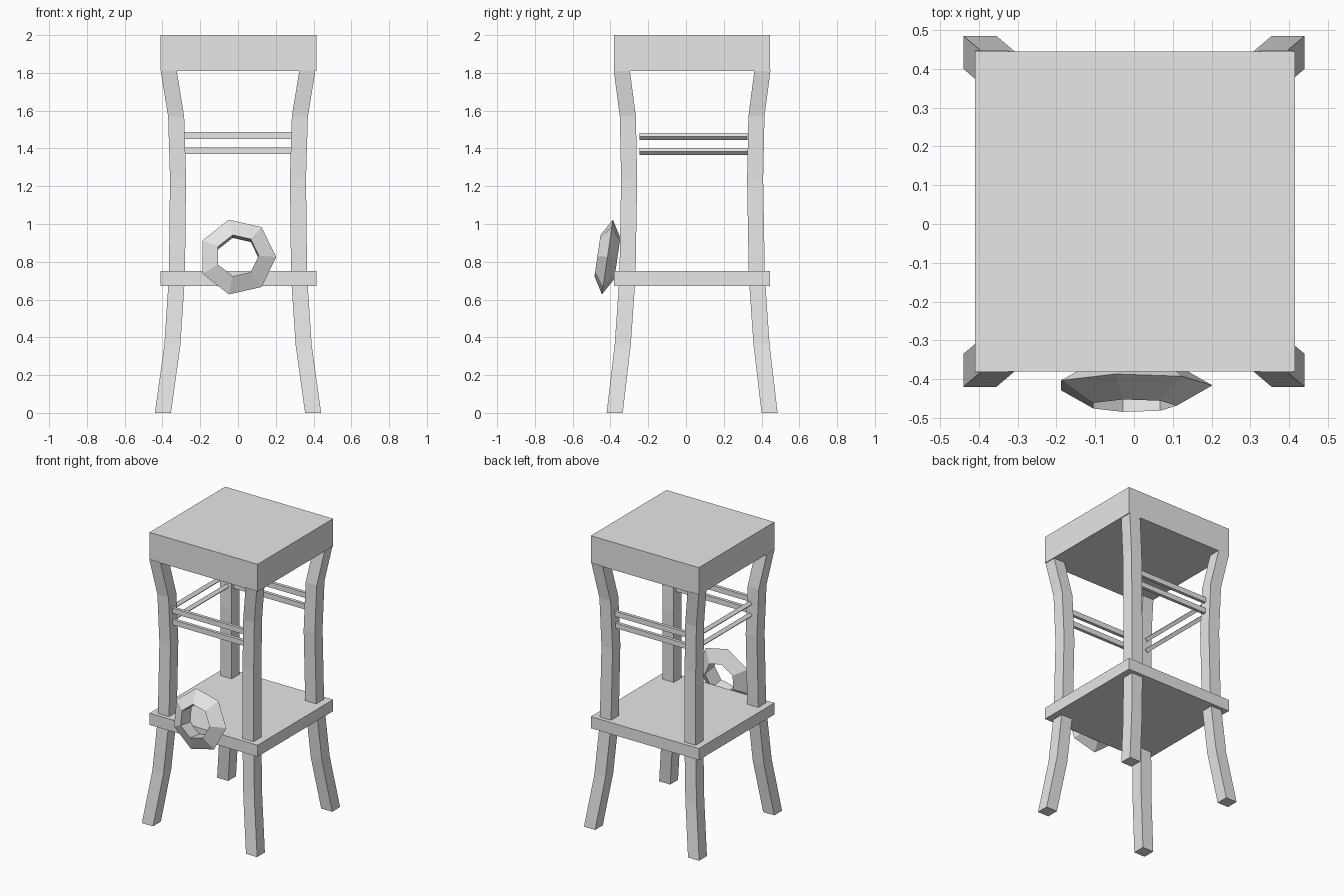
import bpy, bmesh, math
from mathutils import Matrix

cube = bpy.data.objects.get("Cube")
if cube:
    bpy.data.objects.remove(cube, do_unlink=True)

grey = bpy.data.materials.new("plain_grey")
grey.use_nodes = True
grey.diffuse_color = (0.8, 0.8, 0.8, 1)
grey.node_tree.nodes["Principled BSDF"].inputs["Base Color"].default_value = (0.8, 0.8, 0.8, 1)

MID_Y = 0.0325   # centre of the stool frame


def finish(name, bm):
    bmesh.ops.recalc_face_normals(bm, faces=bm.faces)
    mesh = bpy.data.meshes.new(name)
    bm.to_mesh(mesh)
    bm.free()
    mesh.materials.append(grey)
    obj = bpy.data.objects.new(name, mesh)
    bpy.context.collection.objects.link(obj)
    return obj


def box(name, centre, size, tilt=0.0):
    bm = bmesh.new()
    bmesh.ops.create_cube(bm, size=1)
    matrix = (Matrix.Translation(centre) @ Matrix.Rotation(tilt, 4, 'Y')
              @ Matrix.Diagonal((*size, 1)))
    bmesh.ops.transform(bm, matrix=matrix, verts=bm.verts)
    return finish(name, bm)


def leg(name, sx, sy):
    # Outer corner of the leg (x, y from the frame centre) at each height
    stations = [(0.44, 0.4525, 0), (0.39, 0.41, 0.36), (0.366, 0.385, 0.72),
                (0.36, 0.376, 1.24), (0.37, 0.383, 1.57), (0.41, 0.415, 1.815)]
    w = 0.085
    bm = bmesh.new()
    rings = []
    for x, y, z in stations:
        corners = [(x, y), (x - w, y), (x - w, y - w), (x, y - w)]
        rings.append([bm.verts.new((sx * a, MID_Y + sy * b, z)) for a, b in corners])
    for low, high in zip(rings, rings[1:]):
        for i in range(4):
            j = (i + 1) % 4
            bm.faces.new((low[i], low[j], high[j], high[i]))
    bm.faces.new(rings[0])
    bm.faces.new(rings[-1])
    return finish(name, bm)


def faceted_ring(name, centre, outer, inner, half_depth, tilt, sides=7):
    # Triangular section swept round a seven-sided ring
    section = [(outer, 0), (inner, -half_depth), (inner, half_depth)]
    bm = bmesh.new()
    loops = []
    for k in range(sides):
        a = math.tau * k / sides
        loops.append([bm.verts.new((r * math.cos(a), d, r * math.sin(a))) for r, d in section])
    for k in range(sides):
        here, there = loops[k], loops[(k + 1) % sides]
        for i in range(3):
            j = (i + 1) % 3
            bm.faces.new((here[i], here[j], there[j], there[i]))
    matrix = Matrix.Translation(centre) @ Matrix.Rotation(tilt, 4, 'X')
    bmesh.ops.transform(bm, matrix=matrix, verts=bm.verts)
    return finish(name, bm)


# Seat and lower shelf
box("seat", (0.003, MID_Y, 1.905), (0.825, 0.825, 0.19))
box("shelf", (0.003, MID_Y, 0.711), (0.825, 0.825, 0.08))

# Four curved legs
for side, sx in (("left", 1), ("right", -1)):
    for end, sy in (("front", -1), ("back", 1)):
        leg(f"{end}_{side}_leg", sx, sy)

# Paired rungs on the front, back and right; the left side is open
for level, z in (("upper", 1.468), ("lower", 1.388)):
    box(f"front_{level}_rung", (0.002, -0.302, z), (0.576, 0.022, 0.036))
    box(f"back_{level}_rung", (0.002, 0.36, z), (0.576, 0.022, 0.036))
    box(f"right_{level}_rung", (-0.315, 0.04, z - 0.004), (0.026, 0.57, 0.026), math.radians(45))

# Ring leaning on the front edge of the shelf
faceted_ring("leaning_ring", (-0.003, -0.416, 0.825), 0.205, 0.113, 0.053, math.radians(-8.4))
